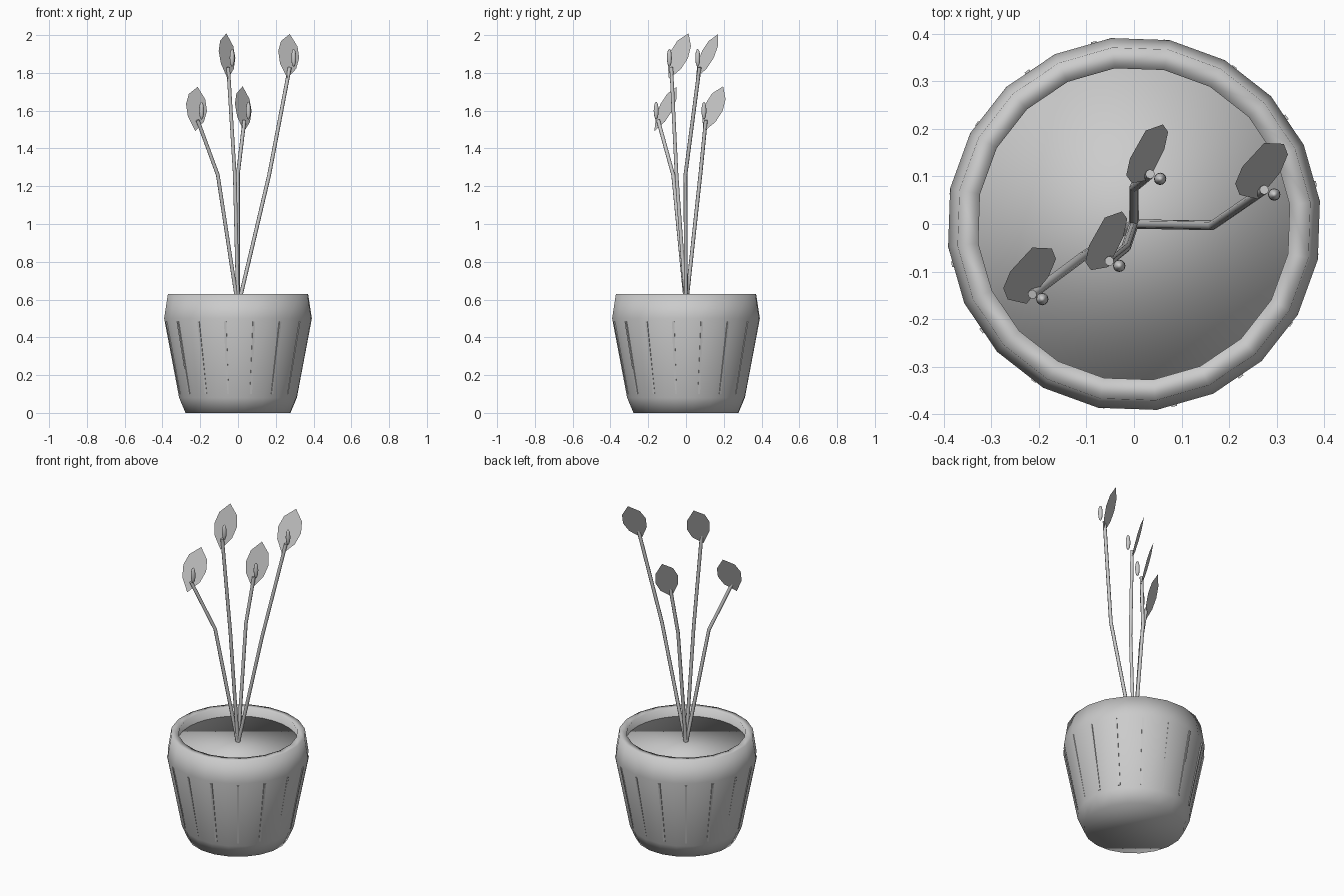
import bpy, bmesh, math
from mathutils import Vector

cube = bpy.data.objects.get("Cube")
if cube:
    bpy.data.objects.remove(cube, do_unlink=True)

clay = bpy.data.materials.new("plain_grey")
clay.use_nodes = True
GREY = (0.6, 0.6, 0.6, 1)
clay.diffuse_color = GREY
clay.node_tree.nodes["Principled BSDF"].inputs["Base Color"].default_value = GREY


def finish(name, bm, smooth=True, fix_normals=True):
    if fix_normals:
        bmesh.ops.recalc_face_normals(bm, faces=bm.faces[:])
    for f in bm.faces:
        f.smooth = smooth
    mesh = bpy.data.meshes.new(name)
    bm.to_mesh(mesh)
    bm.free()
    mesh.materials.append(clay)
    obj = bpy.data.objects.new(name, mesh)
    bpy.context.collection.objects.link(obj)
    return obj


def lathe(name, profile, sides, start=0.0):
    """Turn (radius, z) points around z and cap both ends with one face."""
    bm = bmesh.new()
    angles = [start + math.tau * i / sides for i in range(sides)]
    rings = [[bm.verts.new((r * math.cos(a), r * math.sin(a), z)) for a in angles]
             for r, z in profile]
    for low, high in zip(rings, rings[1:]):
        for i in range(sides):
            j = (i + 1) % sides
            bm.faces.new((low[i], low[j], high[j], high[i]))
    bm.faces.new(rings[0][::-1])
    bm.faces.new(rings[-1])
    return finish(name, bm)


# Pot: outer wall, rolled rim and inner wall down to the floor
lathe("pot", [(0.28, 0), (0.314, 0.08), (0.394, 0.5), (0.374, 0.63),
              (0.33, 0.63), (0.35, 0.5), (0.27, 0.09), (0.25, 0.05)],
      20, math.radians(7))

# Soil: smooth-shaded plug
lathe("soil", [(0.325, 0.5), (0.335, 0.575)], 32)

# Ribs: thin slanted bars set into the pot wall
bm = bmesh.new()
for k in range(16):
    a = math.radians(12.5 + 22.5 * k)
    out = Vector((math.cos(a), math.sin(a), 0))
    side = Vector((-out.y, out.x, 0)) * 0.006
    ends = []
    for r, z in ((0.317, 0.1), (0.393, 0.485)):
        mid = out * r + Vector((0, 0, z))
        ends.append([bm.verts.new(mid + side * s + out * d)
                     for s, d in ((-1, -0.012), (1, -0.012), (1, 0), (-1, 0))])
    low, high = ends
    for i in range(4):
        j = (i + 1) % 4
        bm.faces.new((low[i], low[j], high[j], high[i]))
    bm.faces.new(low[::-1])
    bm.faces.new(high)
finish("pot_ribs", bm, smooth=False)


def stem(name, points, radius=0.01, sides=8):
    """Thin tube through the points."""
    curve = bpy.data.curves.new(name, "CURVE")
    curve.dimensions = "3D"
    curve.bevel_depth = radius
    curve.bevel_resolution = sides // 4
    curve.use_fill_caps = True
    line = curve.splines.new("POLY")
    line.points.add(len(points) - 1)
    for p, co in zip(line.points, points):
        p.co = (*co, 1)
    curve.materials.append(clay)
    obj = bpy.data.objects.new(name, curve)
    bpy.context.collection.objects.link(obj)


HALF_LEAF = [(0.052, 0.072), (0.066, 0.008), (0.051, -0.06)]
OUTLINE = ([(0, 0.13)] + HALF_LEAF + [(0, -0.133)]
           + [(-u, v) for u, v in reversed(HALF_LEAF)])


def leaf(name, centre, turn):
    """Flat pointed leaf, leaning back and turned about z."""
    a = math.radians(turn)
    across = Vector((math.cos(a), math.sin(a), -0.29)).normalized()
    up = Vector((0, 0.42, 0.9))
    up = (up - across * up.dot(across)).normalized()
    bm = bmesh.new()
    verts = [bm.verts.new(Vector(centre) + across * u + up * v) for u, v in OUTLINE]
    bm.faces.new(verts[::-1])
    finish(name, bm, smooth=False, fix_normals=False)


def spike(name, centre):
    """Small upright flower spike."""
    bm = bmesh.new()
    bmesh.ops.create_uvsphere(bm, u_segments=12, v_segments=8, radius=1)
    bmesh.ops.scale(bm, vec=(0.013, 0.013, 0.047), verts=bm.verts)
    bmesh.ops.translate(bm, vec=centre, verts=bm.verts)
    finish(name, bm)


# Flowers: bend and tip of each stem, and how far its leaf is turned
FLOWERS = {
    "left_low": ((0.0, 0.077, 1.27), (0.034, 0.105, 1.55), 46),
    "left_high": ((0.165, -0.003, 1.26), (0.274, 0.072, 1.83), 29),
    "right_low": ((-0.107, -0.068, 1.26), (-0.214, -0.148, 1.55), 29),
    "right_high": ((-0.017, -0.05, 1.26), (-0.052, -0.078, 1.83), 46),
}
for side, (bend, tip, turn) in FLOWERS.items():
    x, y, z = tip
    stem(side + "_stem", [(0, 0, 0.56), bend, tip])
    leaf(side + "_leaf", (x - 0.006, y + 0.04, z + 0.06), turn)
    spike(side + "_flower_spike", (x + 0.021, y - 0.01, z + 0.05))
